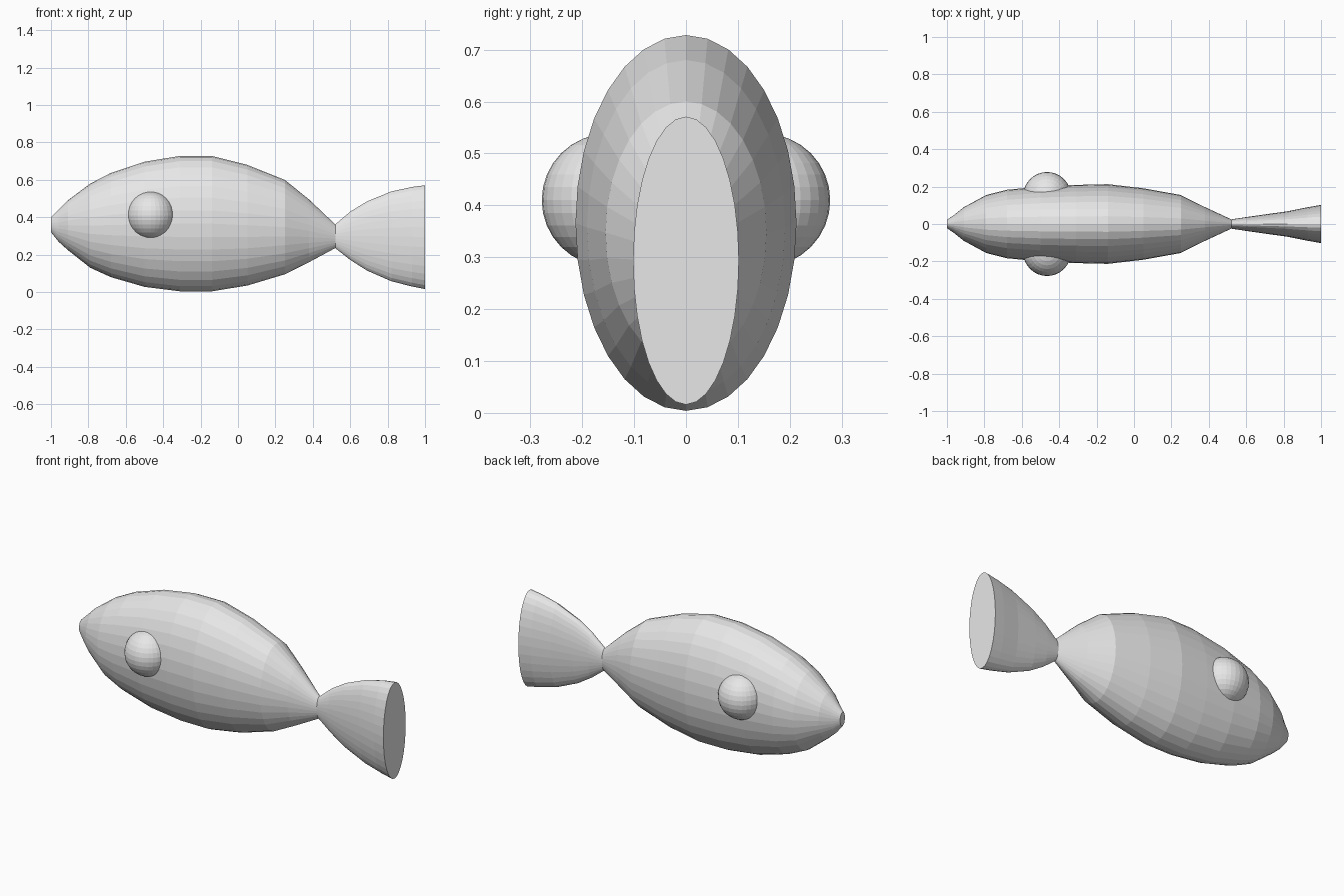
import bpy, bmesh
from math import sin, cos, pi
from mathutils import Matrix

cube = bpy.data.objects.get("Cube")
if cube:
    bpy.data.objects.remove(cube, do_unlink=True)

grey = bpy.data.materials.new("light_grey")
grey.use_nodes = True
grey.diffuse_color = (0.8, 0.8, 0.8, 1)
grey.node_tree.nodes["Principled BSDF"].inputs["Base Color"].default_value = (0.8, 0.8, 0.8, 1)

SIDES = 32


def add_object(name, bm):
    bmesh.ops.recalc_face_normals(bm, faces=bm.faces)
    mesh = bpy.data.meshes.new(name)
    bm.to_mesh(mesh)
    bm.free()
    mesh.materials.append(grey)
    obj = bpy.data.objects.new(name, mesh)
    bpy.context.collection.objects.link(obj)
    return obj


def loft(name, stations):
    """Skin elliptical rings given as (x, bottom z, top z, half width)."""
    bm = bmesh.new()
    rings = []
    for x, low, high, width in stations:
        mid, half = (low + high) / 2, (high - low) / 2
        angles = [2 * pi * i / SIDES for i in range(SIDES)]
        rings.append([bm.verts.new((x, width * sin(a), mid + half * cos(a))) for a in angles])
    for r, s in zip(rings, rings[1:]):
        for i in range(SIDES):
            j = (i + 1) % SIDES
            bm.faces.new((r[i], r[j], s[j], s[i]))
    bm.faces.new(rings[0])
    bm.faces.new(rings[-1])
    return add_object(name, bm)


# Body, tail and narrow neck in one skin
neck = (0.52, 0.235, 0.362, 0.025)
body = [
    (-1.0, 0.32, 0.4, 0.022), (-0.96, 0.27, 0.44, 0.05),
    (-0.91, 0.225, 0.49, 0.09), (-0.79, 0.13, 0.58, 0.155),
    (-0.68, 0.08, 0.637, 0.183), (-0.5, 0.028, 0.697, 0.2),
    (-0.31, 0.004, 0.728, 0.209), (-0.14, 0.004, 0.728, 0.213),
    (0.05, 0.035, 0.68, 0.191), (0.25, 0.095, 0.6, 0.155),
    (0.38, 0.16, 0.495, 0.09), neck,
]
tail = [
    (0.6, 0.172, 0.43, 0.037), (0.69, 0.115, 0.485, 0.05),
    (0.82, 0.058, 0.538, 0.068), (0.93, 0.03, 0.562, 0.09),
    (1.0, 0.016, 0.571, 0.102),
]
loft("body_and_tail", body + tail)

# Bulging eyes on both sides
for side, y in (("right", -0.15), ("left", 0.15)):
    bm = bmesh.new()
    bmesh.ops.create_uvsphere(bm, u_segments=32, v_segments=16, radius=0.128,
                              matrix=Matrix.Translation((-0.465, y, 0.41)))
    add_object(side + "_eye", bm)
